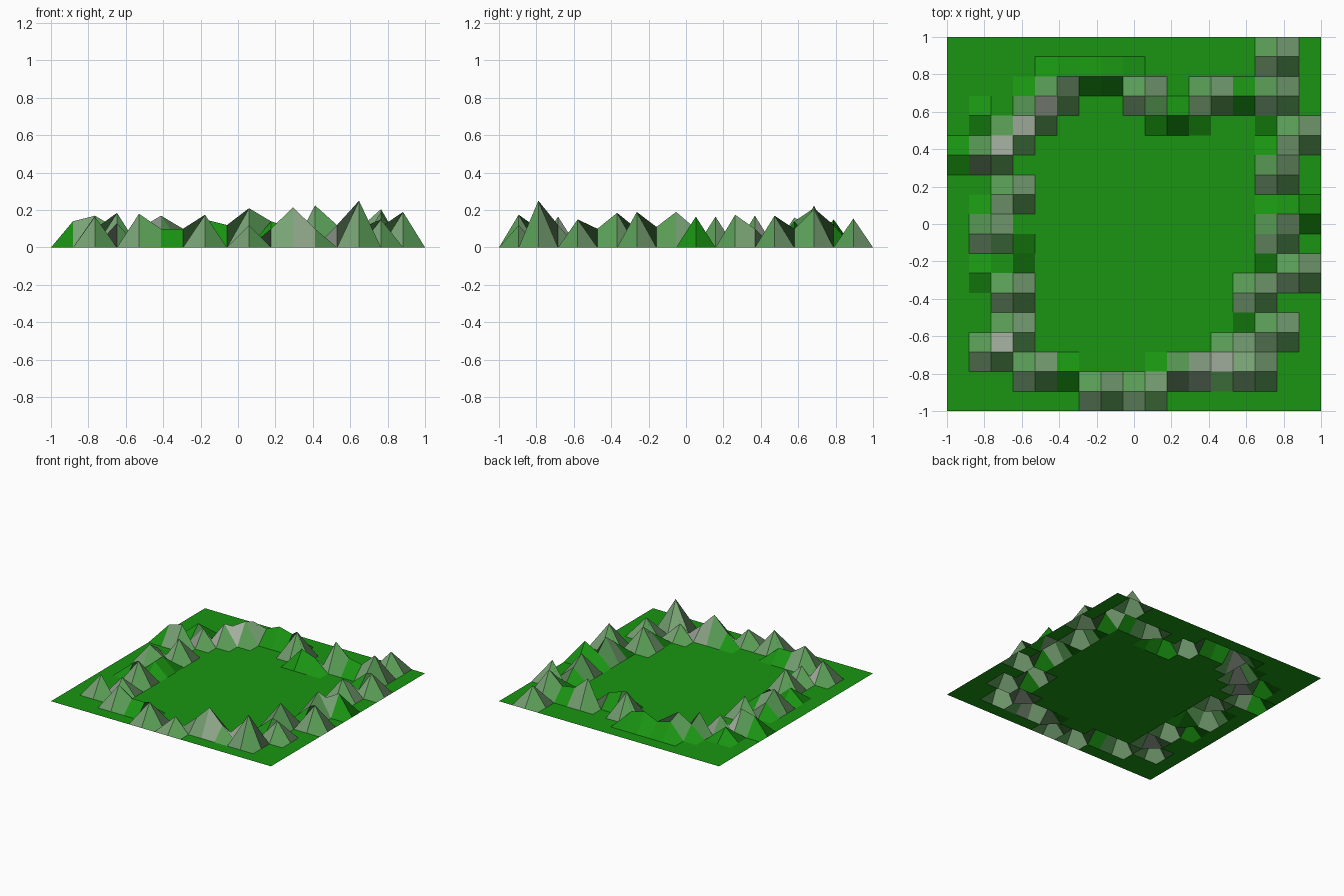
import bpy

if "Cube" in bpy.data.objects:
    bpy.data.objects.remove(bpy.data.objects["Cube"])

NX, NY = 17, 19          # grid cells across and along

# Bare rock summits: (column, row): height
peaks = {
    (15, 18): .155, (15, 16): .205, (16, 14): .17, (15, 12): .175, (15, 9): .19,
    (16, 7): .19, (14, 6): .185, (15, 4): .15, (13, 3): .12, (14, 2): .25,
    (12, 2): .10, (11, 2): .215, (9, 1): .12, (7, 1): .175, (4, 2): .18,
    (2, 3): .165, (3, 4): .13, (3, 6): .185, (2, 9): .17, (3, 11): .165,
    (2, 13): .17, (3, 14): .13, (4, 15): .16, (5, 16): .17, (9, 16): .21,
    (12, 16): .225,
}
# Grassy foothills that link the summits into a ring
hills = {
    (1, 13): .14, (2, 15): .10, (4, 16): .10, (5, 17): .13, (6, 17): .10,
    (7, 17): .15, (8, 17): .12, (10, 15): .14, (11, 15): .10, (13, 16): .12,
    (14, 16): .10, (15, 15): .10, (15, 13): .10, (16, 10): .165, (15, 10): .10,
    (15, 8): .11, (14, 5): .10, (10, 2): .10, (6, 2): .10, (5, 2): .10,
    (2, 7): .10, (3, 8): .10, (3, 9): .10, (2, 10): .10,
}
heights = {**hills, **peaks}

# Ground grid, raised at the listed points
verts = [(-1 + 2 * i / NX, -1 + 2 * j / NY, heights.get((i, j), 0))
         for j in range(NY + 1) for i in range(NX + 1)]
faces, rockiness = [], []
for j in range(NY):
    for i in range(NX):
        ring = [(i, j), (i + 1, j), (i + 1, j + 1), (i, j + 1)]
        faces.append([b * (NX + 1) + a for a, b in ring])
        # share of rock colour: corners on the diagonal belong to two triangles
        rockiness.append(sum(w for c, w in zip(ring, (2, 1, 2, 1)) if c in peaks))

mesh = bpy.data.meshes.new("mountain_terrain")
mesh.from_pydata(verts, [], faces)
terrain = bpy.data.objects.new("mountain_terrain", mesh)
bpy.context.collection.objects.link(terrain)

# Colour steps from grass to rock
grass, rock = (.010, .30, .006), (.55, .50, .52)
for k in range(7):
    mat = bpy.data.materials.new("grass" if k == 0 else f"rock_mix_{k}")
    t = k / 6
    mat.diffuse_color = (*[g + (r - g) * t for g, r in zip(grass, rock)], 1)
    mat.use_nodes = True
    mat.node_tree.nodes["Principled BSDF"].inputs["Base Color"].default_value = mat.diffuse_color
    mesh.materials.append(mat)
for poly, k in zip(mesh.polygons, rockiness):
    poly.material_index = k
    poly.use_smooth = False
